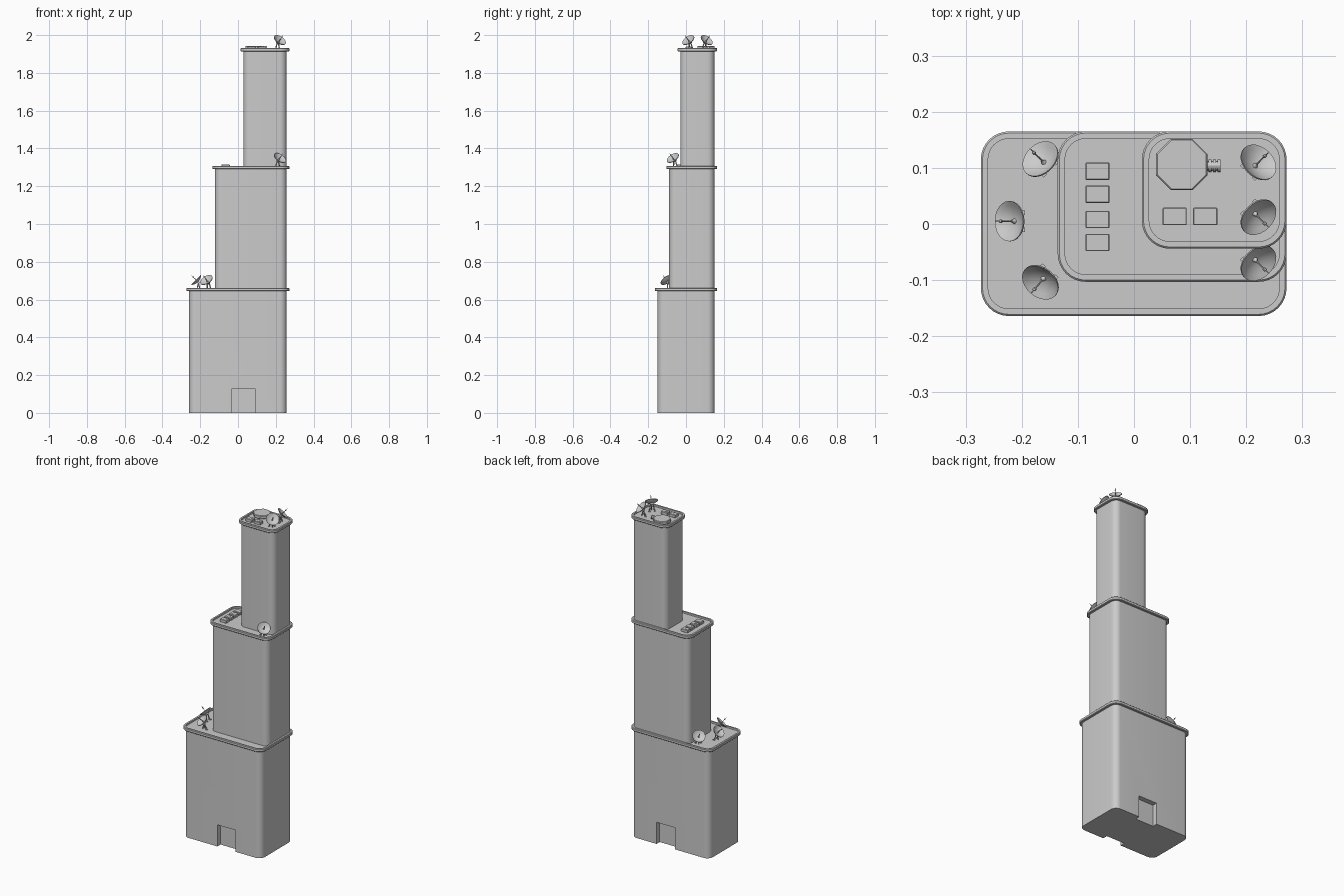
import bpy, bmesh
from math import sin, cos, pi, radians
from mathutils import Vector, Matrix

if "Cube" in bpy.data.objects:
    bpy.data.objects.remove(bpy.data.objects["Cube"])


def finish(bm, name, matrix=None, angle=30):
    bmesh.ops.recalc_face_normals(bm, faces=bm.faces)
    mesh = bpy.data.meshes.new(name)
    bm.to_mesh(mesh)
    bm.free()
    ob = bpy.data.objects.new(name, mesh)
    bpy.context.collection.objects.link(ob)
    if matrix:
        ob.matrix_world = matrix
    smooth(ob, angle)
    return ob


def smooth(ob, angle=30):
    bpy.ops.object.select_all(action='DESELECT')
    ob.select_set(True)
    bpy.context.view_layer.objects.active = ob
    bpy.ops.object.shade_smooth_by_angle(angle=radians(angle))


def loft(bm, rings):
    """Bridge rings of equal point count and cap both ends."""
    loops = [[bm.verts.new(p) for p in ring] for ring in rings]
    n = len(loops[0])
    for a, b in zip(loops, loops[1:]):
        for i in range(n):
            j = (i + 1) % n
            bm.faces.new((a[i], a[j], b[j], b[i]))
    bm.faces.new(loops[0])
    bm.faces.new(loops[-1])


def rounded(x0, x1, y0, y1, inset, z, radius=0.05, seg=8):
    """Rounded rectangle outline, shrunk by inset."""
    r = radius - inset
    pts = []
    for k, (cx, cy) in enumerate(((x1 - radius, y1 - radius), (x0 + radius, y1 - radius),
                                  (x0 + radius, y0 + radius), (x1 - radius, y0 + radius))):
        for i in range(seg + 1):
            a = (k + i / seg) * pi / 2
            pts.append((cx + r * cos(a), cy + r * sin(a), z))
    return pts


def circle(r, z, n, start=0.0):
    return [(r * cos(start + 2 * pi * i / n), r * sin(start + 2 * pi * i / n), z) for i in range(n)]


def lathe(bm, profile, n, matrix=Matrix(), start=0.0):
    loft(bm, [[matrix @ Vector(p) for p in circle(r, z, n, start)] for r, z in profile])


def rod(bm, a, b, r, n=8):
    a, b = Vector(a), Vector(b)
    m = Matrix.Translation(a) @ (b - a).to_track_quat('Z', 'Y').to_matrix().to_4x4()
    lathe(bm, [(r, 0), (r, (b - a).length)], n, m)


def box(bm, centre, size, rot=Matrix()):
    m = Matrix.Translation(centre) @ rot @ Matrix.Diagonal((*size, 1))
    return bmesh.ops.create_cube(bm, size=1, matrix=m)['verts']


# Stepped tower: bodies share the back right corner, each topped by a rimmed roof
BACK, RIGHT, FLOOR = 0.165, 0.272, 0.010
tiers = [("lower", -0.273, -0.164, 0.0, 0.662),
         ("middle", -0.136, -0.103, 0.652, 1.308),
         ("upper", 0.014, -0.044, 1.298, 1.932)]
for name, x0, y0, z0, top in tiers:
    foot = (x0, RIGHT, y0, BACK)
    bm = bmesh.new()
    loft(bm, [rounded(*foot, 0.014, z0), rounded(*foot, 0.014, top - 0.017)])
    body = finish(bm, name + "_body")
    if name == "lower":
        # Doorway recesses, front and back
        bm = bmesh.new()
        for y in (-0.15, 0.151):
            box(bm, (0.029, y, 0.03), (0.122, 0.06, 0.2))
        cutter = finish(bm, "doorway_cutter")
        cutter.hide_render = True
        mod = body.modifiers.new("doorways", 'BOOLEAN')
        mod.operation, mod.object, mod.solver = 'DIFFERENCE', cutter, 'EXACT'
        bpy.context.view_layer.objects.active = body
        bpy.ops.object.modifier_apply(modifier=mod.name)
        bpy.data.objects.remove(cutter)
        smooth(body)
    bm = bmesh.new()
    loft(bm, [rounded(*foot, i, z) for i, z in
              ((0.003, top - 0.018), (0, top - 0.015), (0, top - 0.003), (0.003, top),
               (0.013, top), (0.013, top - FLOOR))])
    finish(bm, name + "_roof_rim")


# Satellite dishes
def dish(name, x, y, z, heading):
    base = Matrix.Translation((x, y, z)) @ Matrix.Rotation(radians(heading), 4, 'Z')
    aim = Matrix.Translation((0, 0, 0.052)) @ Matrix.Rotation(radians(45), 4, 'Y')
    R, D = 0.036, 0.013
    # reflector shell: back, lip, bowl
    steps = [0.12, 0.35, 0.6, 0.82, 1.0]
    back = [(R * t, -D + D * t * t - 0.002) for t in steps]
    bowl = [(R * 0.95 * t, -D + D * t * t) for t in reversed(steps)]
    bm = bmesh.new()
    lathe(bm, back + [(R, 0.001)] + bowl, 24, aim)
    finish(bm, name + "_reflector", base, 40)
    # feed horn on the axis
    bm = bmesh.new()
    lathe(bm, [(0.005, -D), (0.0018, -0.006), (0.0012, 0.018), (0.0032, 0.020),
               (0.0032, 0.024), (0.001, 0.026), (0.001, 0.034)], 10, aim)
    finish(bm, name + "_feed", base)
    # hub and splayed legs
    bm = bmesh.new()
    hub = aim @ Vector((0, 0, -D - 0.005))
    box(bm, hub, (0.012, 0.018, 0.010), Matrix.Rotation(radians(45), 4, 'Y'))
    for s in (-1, 1):
        rod(bm, hub + Vector((0, s * 0.006, 0)), (-0.020, s * 0.015, 0), 0.003)
        box(bm, (-0.022, s * 0.015, 0.002), (0.012, 0.008, 0.004))
    rod(bm, hub, (-0.004, 0, 0), 0.0025)
    finish(bm, name + "_stand", base)


low, mid, high = (t[4] - FLOOR for t in tiers)
for i, d in enumerate([(-0.167, 0.116, low, 135), (-0.222, 0.005, low, 180),
                       (-0.167, -0.104, low, 230), (0.222, -0.070, mid, -45),
                       (0.222, 0.110, high, 45), (0.222, 0.012, high, -45)]):
    dish(f"dish_{i + 1}", *d)


# Rooftop air units
def air_unit(name, x, y, z):
    bm = bmesh.new()
    box(bm, (x, y, z + 0.0085), (0.043, 0.031, 0.017))
    bmesh.ops.bevel(bm, geom=bm.edges[:], offset=0.0015, segments=1, affect='EDGES')
    lathe(bm, [(0.011, z + 0.016), (0.011, z + 0.018)], 16, Matrix.Translation((x, y, 0)))
    finish(bm, name)


for i, (x, y, z) in enumerate([(-0.065, v, mid) for v in (0.094, 0.053, 0.008, -0.033)] +
                              [(v, 0.0135, high) for v in (0.0725, 0.127)]):
    air_unit(f"air_unit_{i + 1}", x, y, z)

# Octagonal roof tank with ribbed outlet
bm = bmesh.new()
lathe(bm, [(0.046, 0), (0.0495, 0.006), (0.0495, 0.018), (0.047, 0.021)], 8,
      Matrix.Translation((0.085, 0.106, high)), pi / 8)
finish(bm, "roof_tank", angle=20)
bm = bmesh.new()
rod(bm, (0.125, 0.104, high + 0.009), (0.154, 0.104, high + 0.009), 0.0085, 12)
for x in (0.133, 0.141, 0.149):
    rod(bm, (x, 0.104, high + 0.009), (x + 0.005, 0.104, high + 0.009), 0.011, 12)
finish(bm, "tank_outlet")
